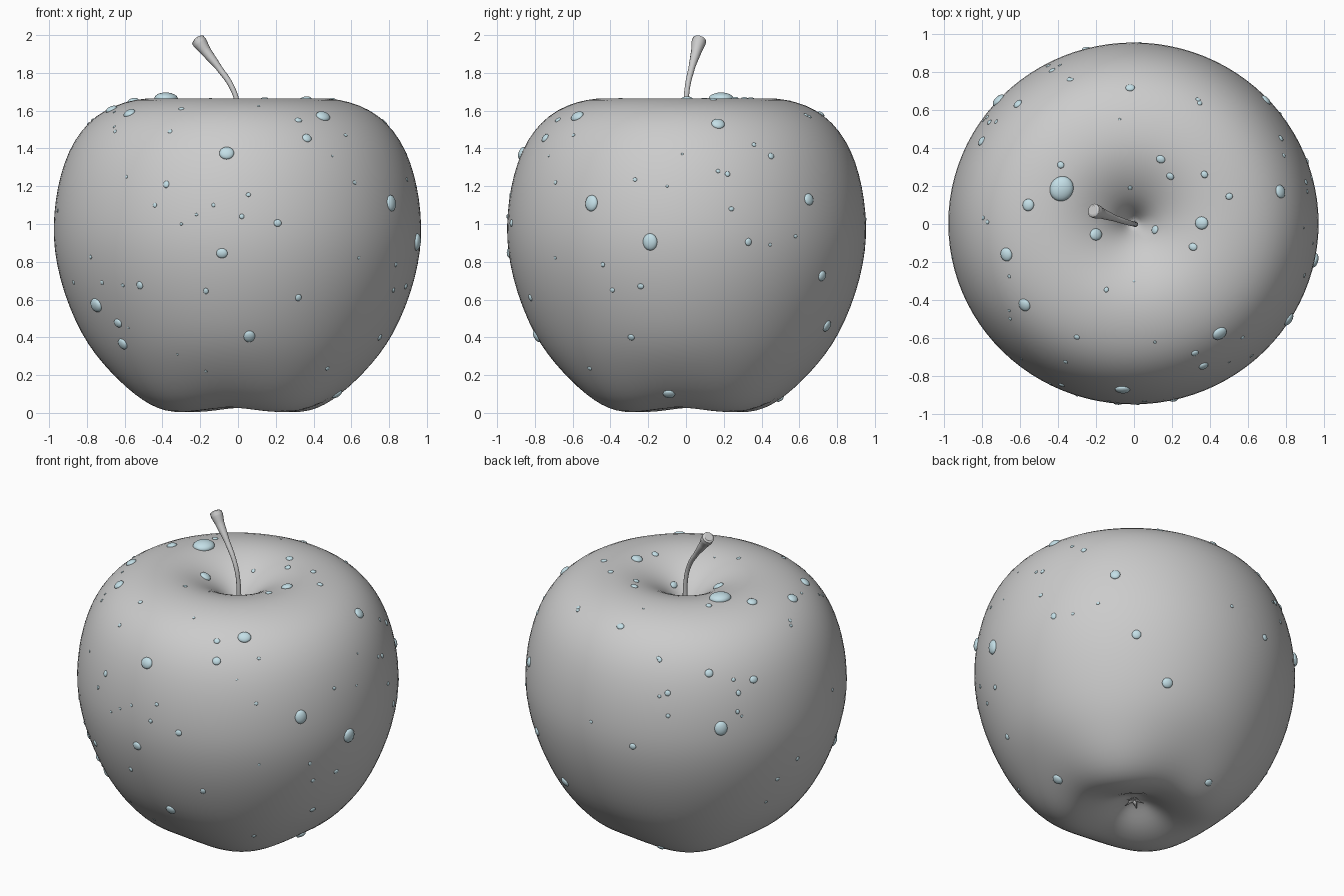
import bpy, bmesh, random
from math import sin, cos, pi, radians
from mathutils import Vector, Matrix
from mathutils.bvhtree import BVHTree

random.seed(4)


def add_mesh(name, bm):
    me = bpy.data.meshes.new(name)
    bmesh.ops.recalc_face_normals(bm, faces=bm.faces)
    for f in bm.faces:
        f.smooth = True
    bm.to_mesh(me)
    bm.free()
    ob = bpy.data.objects.new(name, me)
    bpy.context.collection.objects.link(ob)
    return ob


# apple body: lathed profile (radius, height) with four soft lobes underneath
PROFILE = [(.03, .125), (.07, .115), (.13, .08), (.21, .035), (.30, .008), (.38, .0),
           (.45, .018), (.52, .055), (.60, .12), (.68, .205), (.76, .305), (.83, .42),
           (.893, .56), (.943, .71), (.972, .86), (.978, .99), (.966, 1.13),
           (.94, 1.26), (.895, 1.39), (.83, 1.495), (.75, 1.575), (.65, 1.63),
           (.54, 1.66), (.44, 1.668), (.36, 1.66), (.28, 1.638), (.2, 1.6),
           (.12, 1.545), (.06, 1.47), (.025, 1.41)]
SEG = 48
bm = bmesh.new()
rings = []
for r, z in PROFILE:
    w = max(0, 1 - z / .5) ** 2 * min(1, r / .3)
    ring = []
    for i in range(SEG):
        t = 2 * pi * i / SEG
        c = cos(4 * (t - radians(38)))
        rr = r * (1 + .05 * w * c)
        ring.append(bm.verts.new((rr * cos(t) - .003, rr * sin(t) * .977 + .003,
                                  z + .012 * w * (1 - c))))
    rings.append(ring)
for a, b in zip(rings, rings[1:]):
    for i in range(SEG):
        j = (i + 1) % SEG
        bm.faces.new((a[i], a[j], b[j], b[i]))
bm.faces.new(rings[0])
bm.faces.new(rings[-1])
apple = add_mesh("apple_body", bm)
sub = apple.modifiers.new("smooth", 'SUBSURF')
sub.levels = sub.render_levels = 1

# stem: bent tapered tube, thicker at the cut end
cu = bpy.data.curves.new("stem", 'CURVE')
cu.dimensions = '3D'
cu.bevel_depth = 1
cu.bevel_resolution = 4
cu.use_fill_caps = True
path = [((.005, 0, 1.38), .016), ((0, 0, 1.62), .013), ((-.03, .007, 1.72), .014),
        ((-.1, .03, 1.825), .017), ((-.17, .055, 1.915), .028),
        ((-.2, .066, 1.957), .038), ((-.213, .071, 1.975), .037), ((-.217, .073, 1.98), .025)]
sp = cu.splines.new('BEZIER')
sp.bezier_points.add(len(path) - 1)
for p, (co, rad) in zip(sp.bezier_points, path):
    p.co, p.radius = co, rad
    p.handle_left_type = p.handle_right_type = 'AUTO'
stem = bpy.data.objects.new("stem", cu)
bpy.context.collection.objects.link(stem)
bpy.context.view_layer.objects.active = stem
stem.select_set(True)
bpy.ops.object.convert(target='MESH')
bpy.ops.object.shade_smooth_by_angle(angle=radians(50))

# dried blossom leaves in the bottom hollow
bm = bmesh.new()
for k in range(5):
    m = (Matrix.Rotation(2 * pi * k / 5, 4, 'Z') @ Matrix.Translation((.03, 0, .105))
         @ Matrix.Rotation(radians(115), 4, 'Y') @ Matrix.Diagonal((.35, 1, 1, 1)))
    bmesh.ops.create_cone(bm, cap_ends=True, segments=8, radius1=.02, radius2=.002,
                          depth=.07, matrix=m)
add_mesh("blossom_end", bm)

# water drops: (across, up, radius) as seen from each side, projected onto the apple
FRONT = [(-.06, 1.375, .037), (.45, 1.57, .037), (.365, 1.455, .025), (.32, 1.55, .018),
         (-.3, 1.61, .014), (-.36, 1.49, .012), (-.38, 1.21, .018), (-.44, 1.1, .012),
         (-.13, 1.1, .01), (.055, 1.155, .012), (.02, 1.04, .013), (.21, 1.005, .02),
         (-.22, 1.05, .008), (-.3, 1, .008), (-.085, .845, .028), (-.17, .645, .015),
         (.06, .405, .032), (.32, .61, .018), (-.52, .675, .02), (-.75, .57, .041),
         (-.635, .475, .025), (-.61, .365, .031), (-.17, .22, .008), (.615, 1.22, .009),
         (-.59, 1.25, .008), (.57, 1.47, .01), (.64, .82, .009), (-.78, .825, .01),
         (-.72, .69, .012), (-.61, .675, .01), (-.87, .69, .012), (-.67, .2, .01),
         (.5, 1.36, .006), (-.65, 1.49, .01), (-.58, .45, .006), (-.32, .31, .006)]
RIGHT = [(.17, 1.53, .034), (-.5, 1.11, .04), (.65, 1.13, .031), (-.19, .905, .042),
         (.33, .905, .019), (.72, .725, .028), (.745, .46, .032), (-.09, .1, .032),
         (-.29, .4, .018), (-.24, .67, .016), (-.39, .65, .013), (-.44, .785, .012),
         (-.51, .235, .013), (.24, 1.08, .013), (.22, 1.265, .014), (.17, 1.28, .011),
         (.45, 1.36, .017), (.36, 1.42, .012), (-.27, 1.235, .011), (-.69, 1.22, .01),
         (.58, .935, .01), (.445, .89, .009), (-.1, 1.2, .007), (-.02, 1.37, .006)]
TOP = [(-.38, .185, .064), (-.555, .1, .031), (-.2, -.055, .033), (.11, -.03, .022),
       (.355, .005, .034), (.31, -.12, .021), (.14, .34, .022), (.19, .25, .019),
       (.37, .26, .018), (.5, .145, .018), (-.385, .31, .018), (-.67, -.16, .034),
       (-.575, -.425, .033), (-.8, .435, .024), (-.61, .63, .025), (-.02, .715, .022),
       (.345, .635, .013), (-.34, .76, .014), (-.145, -.345, .013), (0, -.3, .006),
       (-.02, .19, .012), (-.075, .55, .006), (-.655, -.275, .009), (-.655, -.455, .008),
       (.11, -.62, .008), (-.45, .83, .013), (-.77, .56, .013), (-.77, .01, .011)]
BACK_LEFT = [(.21, .677, .042), (-.32, .567, .02), (-.57, .713, .011), (-.11, .89, .018),
             (-.165, 1.1, .012), (-.16, .87, .01), (.315, .89, .016), (.285, .97, .012),
             (-.65, 1.38, .012), (.63, 1.29, .01), (.47, .05, .035), (.55, .366, .014),
             (.67, .488, .014), (-.15, -.05, .023), (.57, .01, .009), (.88, .9, .01),
             (.335, .75, .008), (.48, .226, .01)]
# view name: drops, compass angle and elevation of the viewer
VIEWS = [(FRONT, 0, 0), (RIGHT, 90, 0), (TOP, 0, 90), (BACK_LEFT, 215, 24)]

bpy.context.view_layer.update()
tree = BVHTree.FromObject(apple, bpy.context.evaluated_depsgraph_get())
bm = bmesh.new()
for drops, az, el in VIEWS:
    a, e = radians(az), radians(el)
    right = Vector((cos(a), sin(a), 0))
    back = Vector((sin(a) * cos(e), -cos(a) * cos(e), sin(e)))
    up = back.cross(right)
    centre = Vector((0, 0, 1))
    for u, v, r in drops:
        v = v if el == 90 else v - 1
        hit, n, _, _ = tree.ray_cast(centre + right * u + up * v + back * 4, -back)
        if hit is None:
            continue
        rot = n.to_track_quat('Z', 'Y').to_matrix().to_4x4()
        k = random.uniform(.9, 1.1)
        m = Matrix.Translation(hit) @ rot @ Matrix.Diagonal((r / k, r * k, r * .5, 1))
        bmesh.ops.create_icosphere(bm, subdivisions=3, radius=1, matrix=m)
water = add_mesh("water_drops", bm)
mat = bpy.data.materials.new("water")
mat.diffuse_color = (.55, .74, .8, 1)
water.data.materials.append(mat)
